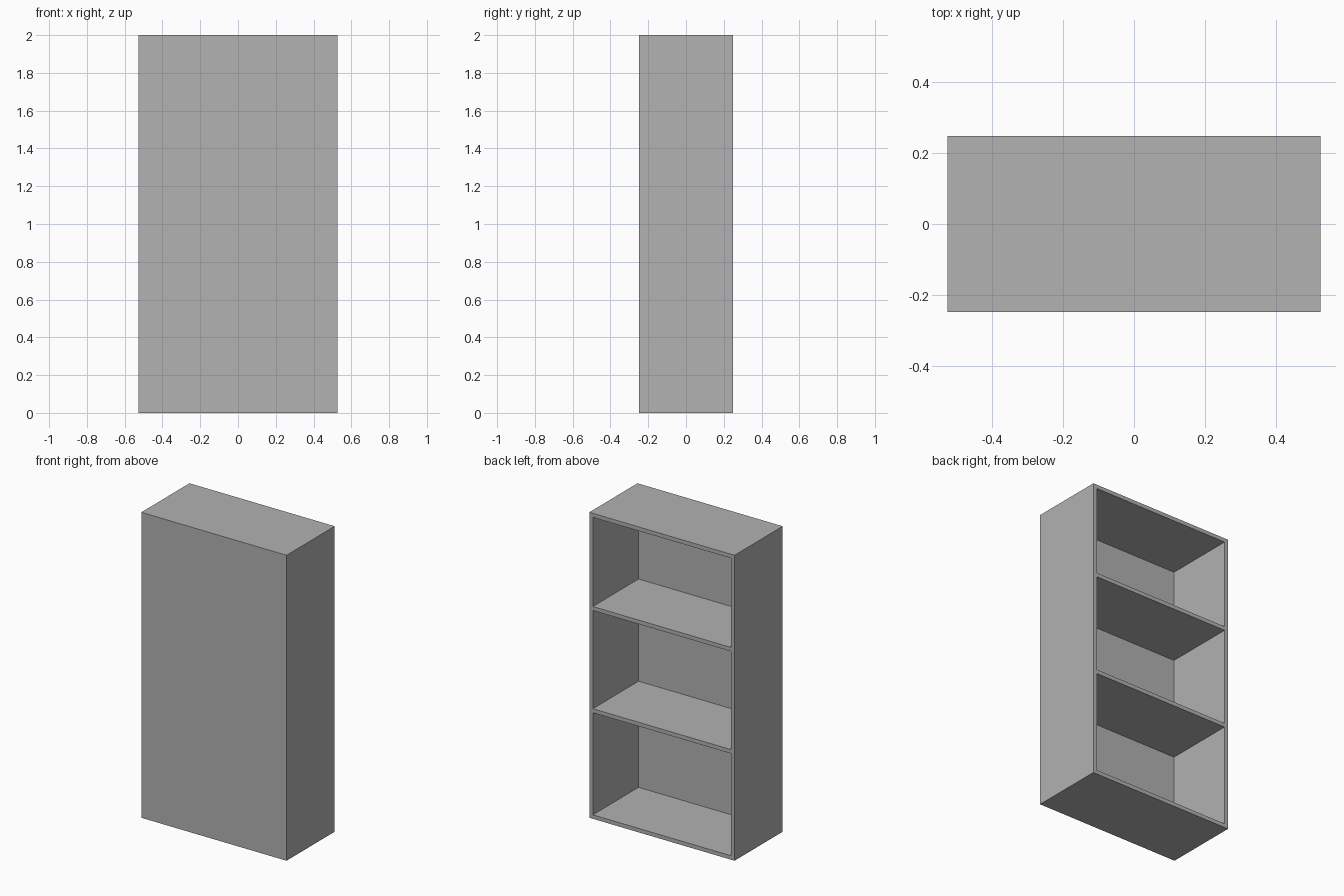
import bpy
import bmesh
from mathutils import Vector

default = bpy.data.objects.get("Cube")
if default:
    bpy.data.objects.remove(default, do_unlink=True)

WIDTH, DEPTH, HEIGHT = 1.052, 0.498, 2.0
BOARD = 0.026
# Floor and ceiling heights of each compartment, bottom to top
COMPARTMENTS = [(BOARD, 0.695), (0.721, 1.364), (1.390, HEIGHT - BOARD)]

grey = bpy.data.materials.new("matte grey")
grey.use_nodes = True
colour = (0.445, 0.445, 0.445, 1)
grey.diffuse_color = colour
grey.node_tree.nodes["Principled BSDF"].inputs["Base Color"].default_value = colour

# Solid cabinet block
bm = bmesh.new()
bmesh.ops.create_cube(bm, size=1)
bmesh.ops.scale(bm, vec=(WIDTH, DEPTH, HEIGHT), verts=bm.verts)
bmesh.ops.translate(bm, vec=(0, 0, HEIGHT / 2), verts=bm.verts)


def slice_block(point, normal):
    geom = bm.verts[:] + bm.edges[:] + bm.faces[:]
    bmesh.ops.bisect_plane(bm, geom=geom, plane_co=point, plane_no=normal)


# Outline the boards: side walls, then floors and ceilings
inner = WIDTH / 2 - BOARD
for x in (-inner, inner):
    slice_block((x, 0, 0), (1, 0, 0))
for bounds in COMPARTMENTS:
    for z in bounds:
        slice_block((0, 0, z), (0, 0, 1))


def is_opening(face):
    c = face.calc_center_median()
    return (face.normal.y > 0.9 and abs(c.x) < inner
            and any(low < c.z < high for low, high in COMPARTMENTS))


# Push the openings in from the back, leaving a closed front panel
bm.normal_update()
openings = [f for f in bm.faces if is_opening(f)]
pushed = bmesh.ops.extrude_discrete_faces(bm, faces=openings)["faces"]
floor_verts = list({v for f in pushed for v in f.verts})
bmesh.ops.translate(bm, vec=Vector((0, BOARD - DEPTH, 0)), verts=floor_verts)

# Merge flat neighbours into clean faces
bmesh.ops.dissolve_limit(bm, angle_limit=0.01, verts=bm.verts, edges=bm.edges)
bmesh.ops.recalc_face_normals(bm, faces=bm.faces)

mesh = bpy.data.meshes.new("bookcase")
bm.to_mesh(mesh)
bm.free()
mesh.materials.append(grey)
bookcase = bpy.data.objects.new("bookcase", mesh)
bpy.context.collection.objects.link(bookcase)
